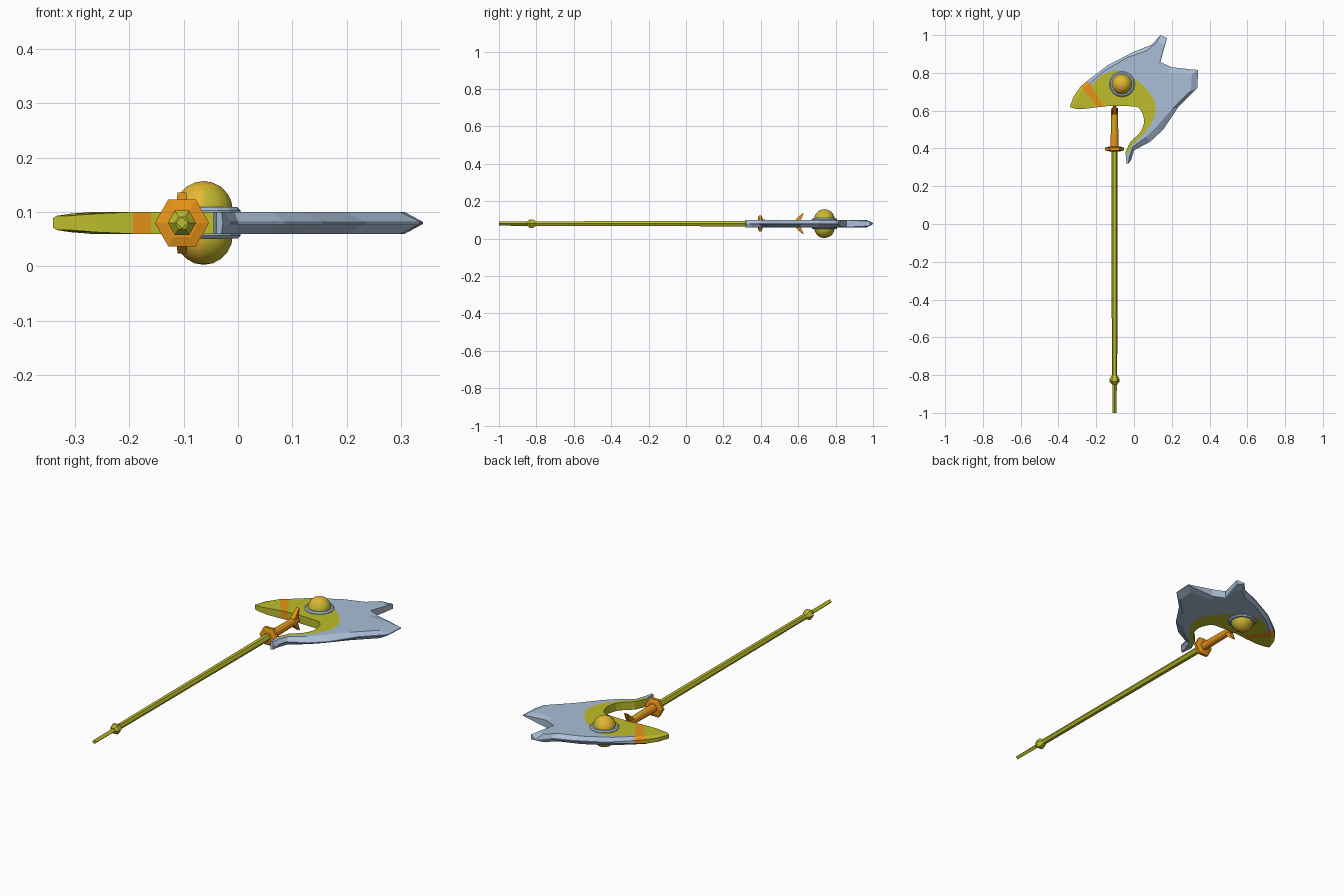
import bpy, bmesh, math
from mathutils import Vector

if "Cube" in bpy.data.objects:
    bpy.data.objects.remove(bpy.data.objects["Cube"])

MID = 0.08       # height of the symmetry plane
SHAFT_X = -0.103


def material(name, colour):
    mat = bpy.data.materials.new(name)
    mat.use_nodes = True
    mat.diffuse_color = (*colour, 1)
    shader = next(n for n in mat.node_tree.nodes if n.type == 'BSDF_PRINCIPLED')
    shader.inputs["Base Color"].default_value = (*colour, 1)
    return mat


steel = material("blue grey steel", (0.40, 0.52, 0.68))
olive = material("olive green", (0.51, 0.51, 0.025))
orange = material("bright orange", (0.82, 0.30, 0.01))
gold = material("gold", (0.78, 0.47, 0.03))
old_gold = material("greenish gold", (0.56, 0.48, 0.03))


def finish(name, bm, mats):
    bmesh.ops.recalc_face_normals(bm, faces=bm.faces[:])
    mesh = bpy.data.meshes.new(name)
    bm.to_mesh(mesh)
    bm.free()
    for mat in mats:
        mesh.materials.append(mat)
    obj = bpy.data.objects.new(name, mesh)
    bpy.context.collection.objects.link(obj)


def loft(bm, rings, paint=lambda station, side: 0):
    """Skin closed rings of points and cap both ends."""
    loops = [[bm.verts.new(p) for p in ring] for ring in rings]
    count = len(loops[0])
    for s in range(len(loops) - 1):
        for k in range(count):
            j = (k + 1) % count
            face = bm.faces.new((loops[s][k], loops[s][j],
                                 loops[s + 1][j], loops[s + 1][k]))
            face.material_index = paint(s, k)
    for s in (0, -1):
        cap = bm.faces.new(loops[s])
        cap.material_index = paint(s, 0)


def turned(name, profile, sides, mats, paint=lambda station, side: 0):
    """Faceted solid along the shaft from (y, radius) pairs."""
    rings = []
    for y, r in profile:
        angles = [math.tau * k / sides for k in range(sides)]
        rings.append([(SHAFT_X + r * math.cos(a), y, MID + r * math.sin(a))
                      for a in angles])
    bm = bmesh.new()
    loft(bm, rings, paint)
    finish(name, bm, mats)


# Handle
turned("handle_end", [(-1, 0.011), (-0.83, 0.012)], 4, [olive])
turned("handle_knob", [(-0.85, 0.013), (-0.835, 0.026), (-0.82, 0.026),
                       (-0.8, 0.014)], 6, [olive])
turned("shaft", [(-0.82, 0.014), (0.4, 0.017)], 6, [olive])
turned("guard", [(0.385, 0.03), (0.39, 0.05), (0.404, 0.05),
                 (0.41, 0.03)], 6, [orange])


def collar_paint(station, side):
    return 1 if station == 1 and side in (3, 8) else 0   # green strips


turned("collar", [(0.4, 0.021), (0.48, 0.02), (0.6, 0.018), (0.615, 0.017)],
       12, [orange, olive], collar_paint)

# Pair of prongs at the head of the collar
for side, label in ((1, "upper"), (-1, "lower")):
    start = Vector((SHAFT_X, 0.585, MID))
    end = Vector((SHAFT_X, 0.627, MID + side * 0.055))
    across = Vector((1, 0, 0))
    normal = (end - start).normalized().cross(across)
    rings = []
    for t, w, d in ((0, 0.014, 0.014), (0.6, 0.01, 0.009), (1, 0.008, 0.002)):
        p = start.lerp(end, t)
        rings.append([p + across * w * a + normal * d * b
                      for a, b in ((1, 1), (-1, 1), (-1, -1), (1, -1))])
    bm = bmesh.new()
    loft(bm, rings)
    finish(label + "_prong", bm, [orange])

# Blade stations: cutting edge, colour boundary, inner edge
stations = [
    ((-.34, .62), (-.33, .615), (-.31, .61)),
    ((-.32, .675), (-.3, .65), (-.26, .61)),
    ((-.285, .725), (-.262, .706), (-.193, .618)),
    ((-.245, .76), (-.228, .733), (-.16, .622)),
    ((-.14, .84), (-.17, .79), (-.127, .625)),
    ((-.005, .91), (-.1, .815), (-.06, .625)),
    ((.095, .95), (-.03, .79), (.005, .622)),
    ((.14, 1), (.02, .76), (.02, .618)),
    ((.175, .985), (.05, .73), (.03, .61)),
    ((.14, .857), (.07, .71), (.037, .6)),
    ((.2, .83), (.085, .69), (.043, .59)),
    ((.34, .815), (.105, .66), (.048, .575)),
    ((.335, .72), (.115, .62), (.053, .555)),
    ((.235, .62), (.11, .57), (.052, .53)),
    ((.155, .5), (.085, .52), (.042, .5)),
    ((.085, .435), (.05, .475), (.025, .476)),
    ((0, .39), (-.01, .42), (-.02, .435)),
    ((-.015, .34), (-.03, .37), (-.045, .38)),
    ((-.028, .32), (-.032, .322), (-.04, .318)),
]
BEAK_THICKNESS = {0: 0.013, 1: 0.017}
RIMS = {0: 0.009, 1: 0.01, 2: 0.01, 3: 0.008, 8: 0.012, 9: 0.019, 10: 0.019}


def section(i):
    edge, border, inner = (Vector(p) for p in stations[i])
    reach = (border - edge).length
    shoulder = edge.lerp(border, min(0.04, reach * 0.6) / reach)
    thick = BEAK_THICKNESS.get(i, 0.02)
    rim = RIMS.get(i, 0.002)
    half = [(edge, rim), (shoulder, thick), (border, thick), (inner, thick)]
    top = [(p.x, p.y, MID + z) for p, z in half]
    return top + [(x, y, 2 * MID - z) for x, y, z in reversed(top)]


def blade_paint(station, side):
    if station == 2:
        return 2                        # stripe behind the beak
    if station == len(stations) - 2:
        return 0                        # bare tip of the hook
    if station in (0, 1) or side in (2, 3, 4):
        return 1                        # beak and inner lining
    return 0


bm = bmesh.new()
loft(bm, [section(i) for i in range(len(stations))], blade_paint)
finish("blade", bm, [steel, olive, orange])

# Socket ring and domed jewels on both faces
EYE = (-0.063, 0.74)
bpy.ops.mesh.primitive_cylinder_add(vertices=16, radius=0.068, depth=0.058,
                                    location=(*EYE, MID))
ring = bpy.context.object
ring.name = "jewel_socket"
ring.data.materials.append(steel)
bevel = ring.modifiers.new("soft rim", 'BEVEL')
bevel.width = 0.006
bevel.segments = 1

for side, label in ((1, "upper"), (-1, "lower")):
    bpy.ops.mesh.primitive_uv_sphere_add(segments=14, ring_count=10, radius=0.055,
                                         location=(*EYE, MID + side * 0.022))
    jewel = bpy.context.object
    jewel.name = label + "_jewel"
    jewel.data.materials.append(gold)
    jewel.data.materials.append(old_gold)
    # Greener flank on the blade side, gold crown
    for face in jewel.data.polygons:
        flank = face.normal.x > 0 and abs(face.normal.z) < 0.75
        face.material_index = int(flank)
    bpy.ops.object.shade_smooth_by_angle(angle=math.radians(40))
